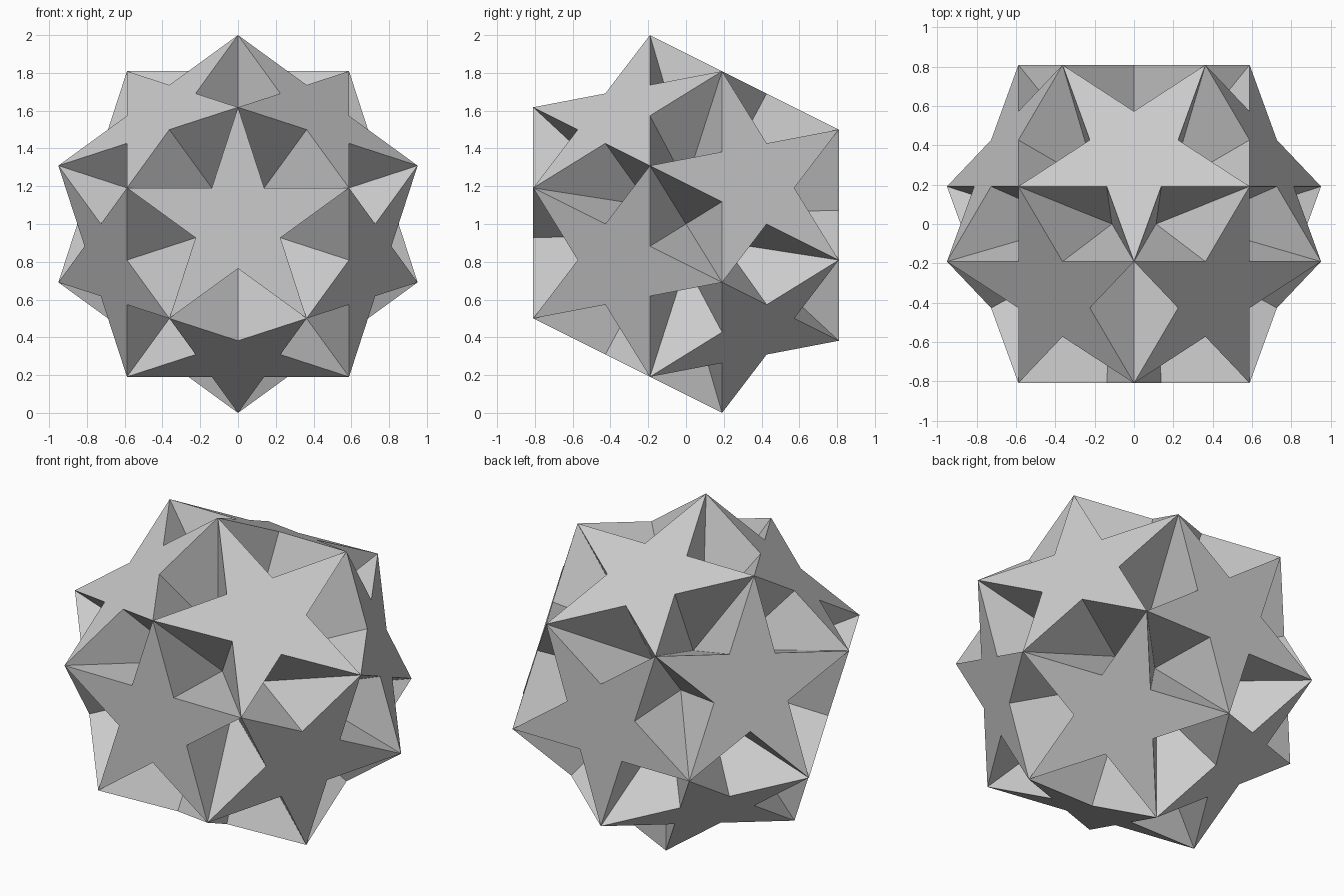
import bpy, bmesh
from math import sin, cos, pi, sqrt
from mathutils import Vector

if "Cube" in bpy.data.objects:
    bpy.data.objects.remove(bpy.data.objects["Cube"])

PHI = (1 + sqrt(5)) / 2
TIP = 1 / PHI            # radius of star tips
NOTCH = TIP / PHI ** 2   # radius of star inner corners
DEPTH = PHI / 2          # distance of star planes from the centre
PIT = 0.363              # distance of the pit bottoms from the centre
CENTRE = Vector((0, 0, 1))

# Star planes: the front one, five around it, and their opposites (normal, tip direction)
front = Vector((0, -1, 0))
planes = [(front, Vector((0, 0, 1)))]
for k in range(5):
    a = -pi / 2 + k * 2 * pi / 5
    n = Vector((2 * cos(a), -1, 2 * sin(a))) / sqrt(5)
    planes.append((n, (n * n.dot(front) - front).normalized()))
planes += [(-n, -u) for n, u in planes]

bm = bmesh.new()


def add_face(points):
    bm.faces.new([bm.verts.new(p + CENTRE) for p in points])


for n, u in planes:
    # Flat five-pointed star
    w = n.cross(u)
    star = []
    for i in range(10):
        r = NOTCH if i % 2 else TIP
        star.append(n * DEPTH + (u * cos(i * pi / 5) + w * sin(i * pi / 5)) * r)
    add_face(star)
    # This star's half of each four-sided pit shared with a neighbouring star
    for i in range(0, 10, 2):
        a, p, b = star[i], star[i + 1], star[(i + 2) % 10]
        x = (a + b).normalized() * PIT
        add_face((p, a, x))
        add_face((b, p, x))

# Weld into one closed solid
bmesh.ops.remove_doubles(bm, verts=bm.verts[:], dist=1e-4)
bmesh.ops.recalc_face_normals(bm, faces=bm.faces[:])
mesh = bpy.data.meshes.new("star_polyhedron")
bm.to_mesh(mesh)
bm.free()
obj = bpy.data.objects.new("star_polyhedron", mesh)
bpy.context.collection.objects.link(obj)
